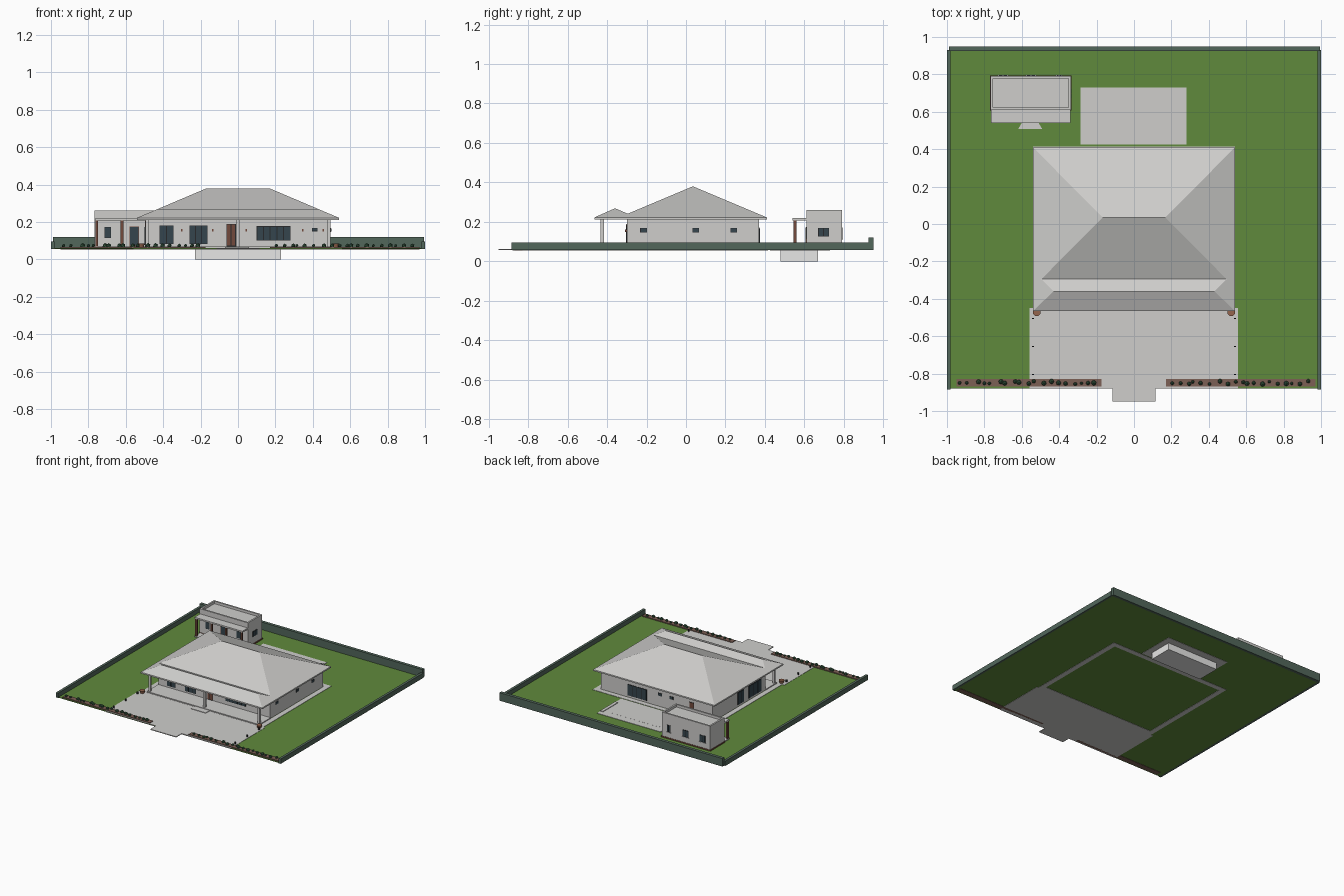
import bpy, bmesh, math, random

if "Cube" in bpy.data.objects:
    bpy.data.objects.remove(bpy.data.objects["Cube"])
random.seed(4)


def material(name, r, g, b):
    m = bpy.data.materials.new(name)
    m.diffuse_color = (r, g, b, 1)
    m.use_nodes = True
    m.node_tree.nodes["Principled BSDF"].inputs["Base Color"].default_value = m.diffuse_color
    return m


GREY = material("pale grey", .62, .615, .60)
WHITE = material("pool white", .8, .8, .79)
LAWN = material("grass green", .117, .255, .045)
FENCE = material("slate green", .085, .135, .105)
BROWN = material("wood brown", .17, .068, .045)
SOIL = material("soil brown", .2, .115, .09)
GLASS = material("dark glass", .035, .06, .075)
DARK = material("charcoal", .02, .022, .024)
LEAF = material("leaf green", .04, .105, .055)
CLAY = material("clay", .3, .13, .075)


def finish(name, bm, mat):
    bmesh.ops.recalc_face_normals(bm, faces=bm.faces[:])
    me = bpy.data.meshes.new(name)
    bm.to_mesh(me)
    bm.free()
    me.materials.append(mat)
    ob = bpy.data.objects.new(name, me)
    bpy.context.collection.objects.link(ob)
    return ob


def prism(name, pts, z0, z1, mat):
    """Extrude a flat outline from z0 up to z1."""
    bm = bmesh.new()
    f = bm.faces.new([bm.verts.new((x, y, z0)) for x, y in pts])
    ext = bmesh.ops.extrude_face_region(bm, geom=[f])
    top = [v for v in ext["geom"] if isinstance(v, bmesh.types.BMVert)]
    bmesh.ops.translate(bm, vec=(0, 0, z1 - z0), verts=top)
    return finish(name, bm, mat)


def box(name, x0, x1, y0, y1, z0, z1, mat):
    return prism(name, [(x0, y0), (x1, y0), (x1, y1), (x0, y1)], z0, z1, mat)


def ring(name, x0, x1, y0, y1, w, z0, z1, mat):
    """Four bars round a rectangle, w wide, lying inside it."""
    box(name + "_front", x0, x1, y0, y0 + w, z0, z1, mat)
    box(name + "_back", x0, x1, y1 - w, y1, z0, z1, mat)
    box(name + "_left", x0, x0 + w, y0 + w, y1 - w, z0, z1, mat)
    box(name + "_right", x1 - w, x1, y0 + w, y1 - w, z0, z1, mat)


def opening(name, side, at, a0, a1, z0, z1, panes=1, mat=GLASS, frame=DARK):
    """Thin frame plate with raised panes on a wall facing +-x or +-y."""
    s = 1 if side[0] == "+" else -1

    def plate(nm, p0, p1, q0, q1, t, m):
        lo, hi = sorted((at - s * .002, at + s * t))
        if side[1] == "x":
            box(nm, lo, hi, p0, p1, q0, q1, m)
        else:
            box(nm, p0, p1, lo, hi, q0, q1, m)

    plate(name + "_frame", a0, a1, z0, z1, .002, frame)
    w = (a1 - a0) / panes
    for i in range(panes):
        plate(f"{name}_pane_{i}", a0 + i * w + .003, a0 + (i + 1) * w - .003,
              z0 + .003, z1 - .003, .004, mat)


# Lawn, paving and pool
box("lawn", -.985, .985, -.88, .93, .056, .06, LAWN)
box("driveway", -.56, .555, -.88, -.45, .054, .062, GREY)
box("entrance_apron", -.115, .115, -.95, -.88, .056, .062, GREY)
ring("house_path", -.54, .54, -.45, .415, .04, .054, .0625, GREY)
box("pool_patio", -.285, .28, .425, .73, .054, .063, GREY)
box("pool_basin", -.23, .23, .48, .67, 0, .0635, WHITE).data.materials.append(GREY)
for p in bpy.data.objects["pool_basin"].data.polygons:
    if p.normal.z > .5:
        p.material_index = 1
box("pool_step", .255, .28, .5, .69, .06, .068, GREY)

# Boundary walls
for s, side in ((-1, "left"), (1, "right")):
    xs = sorted((s * .98, s * 1.0))
    box(side + "_boundary_wall", *xs, -.885, .93, .056, .095, FENCE)
box("back_boundary_wall", -.99, .995, .925, .95, .056, .12, FENCE)

# Front flower beds and bushes
for side, x0, x1 in (("left", -.95, -.175), ("right", .17, .97)):
    box(side + "_flower_bed", x0, x1, -.87, -.828, .054, .067, SOIL)
    for i in range(19):
        bm = bmesh.new()
        bmesh.ops.create_icosphere(bm, subdivisions=1, radius=random.uniform(.009, .015))
        bmesh.ops.translate(bm, verts=bm.verts[:], vec=(
            x0 + .03 + (x1 - x0 - .06) * (i + random.uniform(-.4, .4)) / 18,
            -.848 + random.uniform(-.008, .008), .073))
        finish(f"{side}_bush_{i}", bm, LEAF)

# Bollards and clay pots by the driveway
for s in (-1, 1):
    for y in (-.505, -.655, -.805):
        box("bollard_light", s * .54 - .005, s * .54 + .005, y - .003, y + .003, .06, .08, DARK)
    bm = bmesh.new()
    bmesh.ops.create_cone(bm, cap_ends=True, segments=12, radius1=.015, radius2=.021, depth=.022)
    bmesh.ops.translate(bm, verts=bm.verts[:], vec=(s * .52, -.472, .073))
    finish("clay_pot", bm, CLAY)

# House body, veranda floor, step and columns
box("house_walls", -.495, .495, -.3, .37, .058, .215, GREY)
box("veranda_floor", -.5, .5, -.445, -.3, .058, .07, GREY)
box("veranda_step", -.07, .06, -.495, -.445, .058, .066, GREY)
for x in (-.485, 0, .485):
    box("veranda_column", x - .009, x + .009, -.434, -.416, .07, .215, GREY)

# Hipped roof with a low front ridge over the veranda
EAVE, SLOPE = .222, .158 / .372
bm = bmesh.new()


def pair(x, y, z=None):
    z = EAVE + SLOPE * (.54 - x) if z is None else z
    return [bm.verts.new((s * x, y, z)) for s in (-1, 1)]


front, back = pair(.54, -.465), pair(.54, .41)
porch, valley, ridge = pair(.43, -.36), pair(.495, -.295), pair(.168, .035)
low_front, low_back = pair(.54, -.465, .211), pair(.54, .41, .211)
rows = [low_back, low_front, front, porch, valley, ridge, back, low_back]
for p, q in zip(rows, rows[1:]):
    bm.faces.new((p[0], p[1], q[1], q[0]))
for i in (0, 1):
    bm.faces.new((front[i], back[i], ridge[i], valley[i], porch[i]))
    bm.faces.new((low_front[i], low_back[i], back[i], front[i]))
finish("house_roof", bm, GREY)

# House windows and doors
F, B = -.3, .37
opening("front_window_left", "-y", F, -.42, -.345, .083, .18, 2)
opening("front_window_middle", "-y", F, -.26, -.163, .083, .18, 3)
opening("front_door", "-y", F, -.062, -.012, .07, .19, 2, BROWN, DARK)
opening("front_window_wide", "-y", F, .1, .28, .1, .177, 5)
opening("front_window_small", "-y", F, .395, .425, .15, .168)
for x in (-.3, -.135, .045, .345, .455):
    box("wall_light", x - .004, x + .004, F - .008, F, .148, .162, BROWN)
for y in (-.215, .05, .242):
    opening("right_window", "+x", .495, y - .017, y + .017, .145, .168)
opening("left_window_wide", "-x", -.495, -.25, -.09, .075, .175, 3)
opening("left_window", "-x", -.495, -.03, .05, .075, .175, 2)
opening("back_sliding_door", "+y", B, .09, .26, .075, .165, 4)
for x in (-.13, -.03):
    opening("back_window_small", "+y", B, x - .017, x + .017, .145, .168)
opening("back_door", "+y", B, -.33, -.29, .068, .17, 1, BROWN, DARK)

# Guest house: body, parapet, plinth and porch
GX0, GX1, GY0, GY1 = -.768, -.338, .61, .79
box("guest_house_walls", GX0, GX1, GY0, GY1, .058, .24, GREY)
ring("guest_house_parapet", GX0, GX1, GY0, GY1, .013, .24, .26, GREY)
ring("guest_house_plinth", GX0 - .003, GX1 + .003, GY0 - .003, GY1 + .003, .01, .058, .07, BROWN)
box("guest_porch_roof", GX0 + .004, GX1 - .002, .54, GY0, .207, .219, GREY)
box("guest_porch_floor", GX0 + .004, GX1 - .002, .54, GY0, .058, .068, GREY)
prism("guest_porch_step", [(-.62, .507), (-.49, .507), (-.51, .54), (-.6, .54)], .058, .065, GREY)
for x in (-.755, -.62, -.49, -.352):
    box("guest_porch_post", x - .007, x + .007, .545, .559, .068, .207, BROWN)
opening("guest_front_window_left", "-y", GY0, -.715, -.68, .115, .172)
opening("guest_front_door", "-y", GY0, -.58, -.53, .07, .175, 1, GLASS, BROWN)
opening("guest_front_window_right", "-y", GY0, -.44, -.39, .115, .172)
opening("guest_right_window", "+x", GX1, .67, .725, .125, .168, 2)
for x, w in ((-.7, .05), (-.55, .05), (-.4, .03)):
    opening("guest_back_window", "+y", GY1, x - w / 2, x + w / 2, .115, .17, 2)
    box("guest_back_sill", x - w / 2 - .004, x + w / 2 + .004, GY1, GY1 + .006, .11, .115, GREY)
